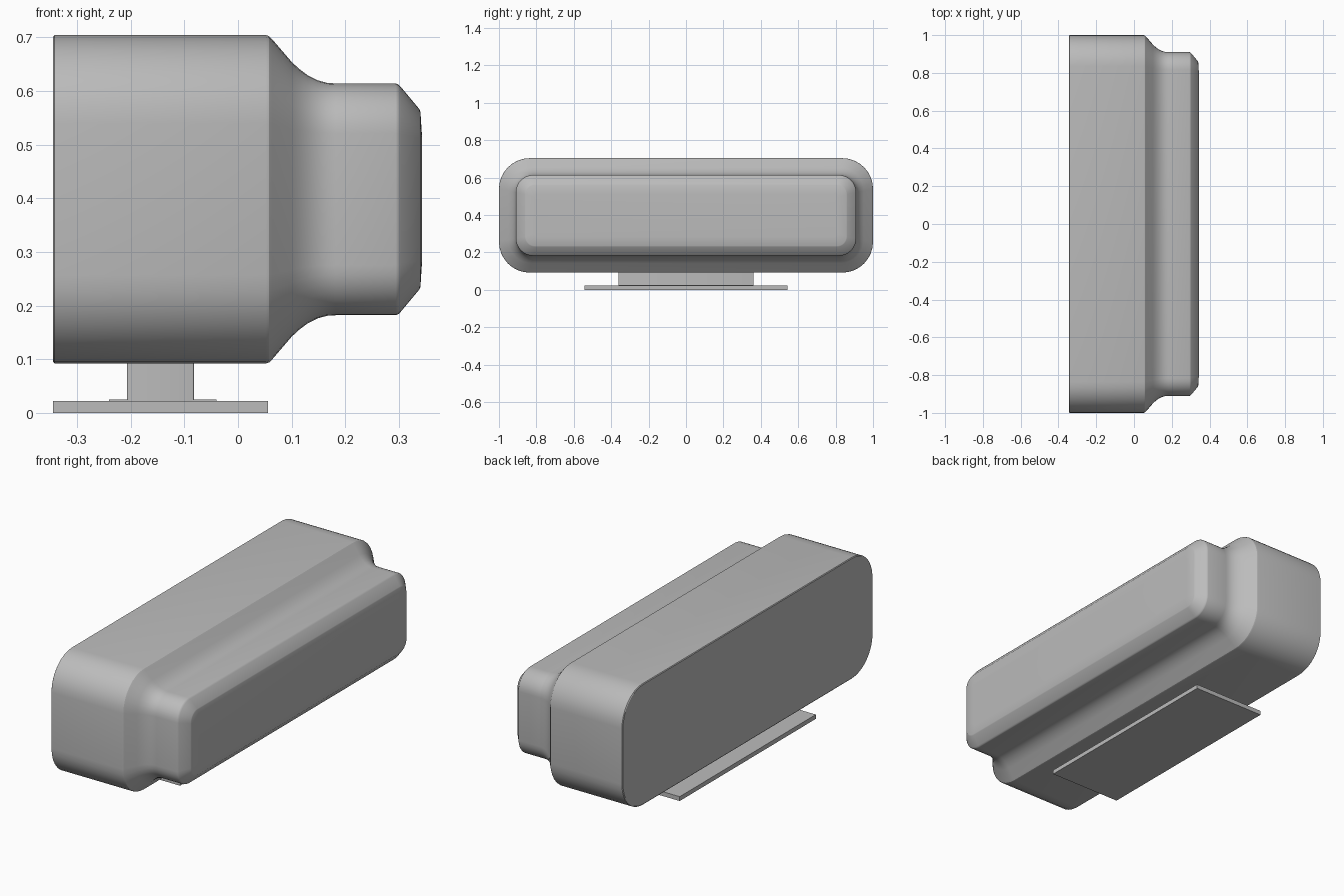
import bpy, bmesh, math

cube = bpy.data.objects.get("Cube")
if cube:
    bpy.data.objects.remove(cube, do_unlink=True)

grey = bpy.data.materials.new("plain grey")
grey.use_nodes = True
COLOUR = (0.5, 0.5, 0.5, 1)
grey.diffuse_color = COLOUR
grey.node_tree.nodes["Principled BSDF"].inputs["Base Color"].default_value = COLOUR


def finish(bm, name, angle):
    bmesh.ops.recalc_face_normals(bm, faces=bm.faces)
    mesh = bpy.data.meshes.new(name)
    bm.to_mesh(mesh)
    bm.free()
    mesh.materials.append(grey)
    obj = bpy.data.objects.new(name, mesh)
    bpy.context.collection.objects.link(obj)
    bpy.ops.object.select_all(action='DESELECT')
    obj.select_set(True)
    bpy.context.view_layer.objects.active = obj
    bpy.ops.object.shade_smooth_by_angle(angle=math.radians(angle))
    return obj


def rounded_rect(half_w, half_h, radius, steps=8):
    points = []
    for corner, (sx, sy) in enumerate([(1, 1), (-1, 1), (-1, -1), (1, -1)]):
        for i in range(steps + 1):
            a = math.pi / 2 * (corner + i / steps)
            points.append((sx * (half_w - radius) + radius * math.cos(a),
                           sy * (half_h - radius) + radius * math.sin(a)))
    return points


def loft(name, rings, angle=25):
    bm = bmesh.new()
    loops = [[bm.verts.new(p) for p in ring] for ring in rings]
    n = len(loops[0])
    for a, b in zip(loops, loops[1:]):
        for i in range(n):
            j = (i + 1) % n
            bm.faces.new((a[i], a[j], b[j], b[i]))
    bm.faces.new(loops[0])
    bm.faces.new(loops[-1])
    return finish(bm, name, angle)


def box(name, x, y, z):
    bm = bmesh.new()
    bmesh.ops.create_cube(bm, size=1)
    for v in bm.verts:
        v.co = [(r[0] + r[1]) / 2 + c * (r[1] - r[0]) for c, r in zip(v.co, (x, y, z))]
    return finish(bm, name, 30)


# Housing: rounded rectangles swept along x, given as (x, inset)
HALF_Y, HALF_Z, CENTRE_Z = 1.0, 0.306, 0.398
profile = [(-0.345, 0.004), (-0.342, 0), (0.052, 0), (0.058, 0.002), (0.064, 0.008),
           (0.1, 0.05), (0.114, 0.063), (0.13, 0.075), (0.148, 0.084), (0.166, 0.089),
           (0.182, 0.09), (0.294, 0.09), (0.299, 0.092), (0.303, 0.096),
           (0.338, 0.138), (0.34, 0.143), (0.343, 0.19)]
rings = []
for x, inset in profile:
    radius = max(0.165 - 0.8 * inset, 0.02)
    outline = rounded_rect(HALF_Y - inset, HALF_Z - inset, radius)
    rings.append([(x, y, CENTRE_Z + z) for y, z in outline])
loft("housing", rings)

# Stand: neck, thin mounting flange and foot plate
neck = rounded_rect(0.0625, 0.362, 0.004, 3)
loft("neck", [[(x - 0.1445, y, z) for x, y in neck] for z in (0.02, 0.12)])
box("neck_flange", (-0.24, -0.04), (-0.362, 0.362), (0.02, 0.025))
box("foot_plate", (-0.345, 0.056), (-0.543, 0.543), (0, 0.022))
